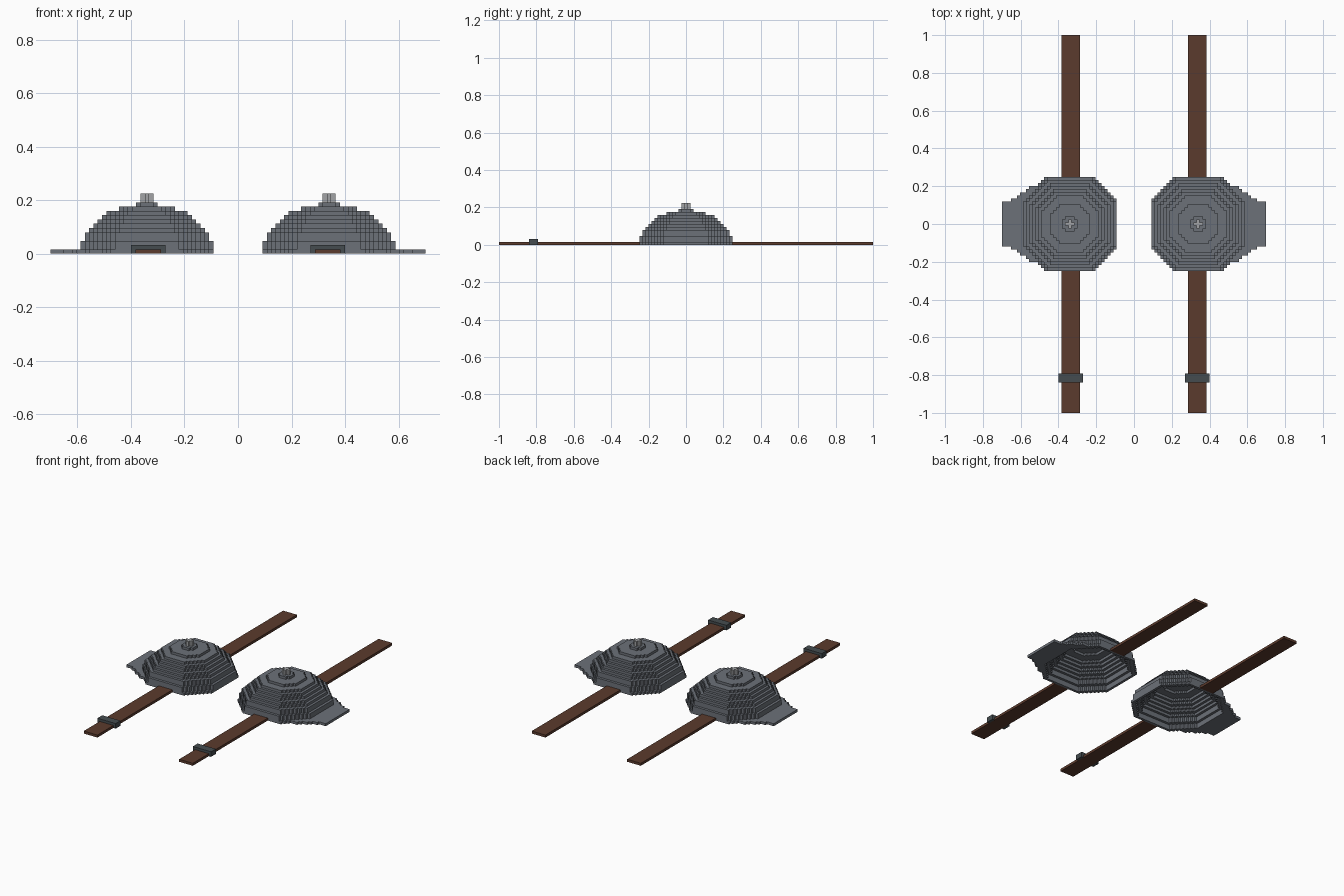
import bpy, bmesh, math
from mathutils import Vector

if "Cube" in bpy.data.objects:
    bpy.data.objects.remove(bpy.data.objects["Cube"])

V = 0.016                 # size of one block
CX = 0.34                 # dome centre
STRAP_X = 0.335           # strap centre


def material(name, rgb):
    m = bpy.data.materials.new(name)
    m.diffuse_color = (*rgb, 1)
    m.use_nodes = True
    m.node_tree.nodes["Principled BSDF"].inputs["Base Color"].default_value = m.diffuse_color
    return m


GREY = material("steel grey", (0.15, 0.165, 0.19))
LIGHT = material("pale grey", (0.36, 0.37, 0.38))
DARK = material("dark iron", (0.06, 0.073, 0.08))
BROWN = material("brown leather", (0.105, 0.043, 0.026))

# corner offsets of each block face
SIDES = {
    (1, 0, 0): [(1, -1, -1), (1, 1, -1), (1, 1, 1), (1, -1, 1)],
    (-1, 0, 0): [(-1, 1, -1), (-1, -1, -1), (-1, -1, 1), (-1, 1, 1)],
    (0, 1, 0): [(1, 1, -1), (-1, 1, -1), (-1, 1, 1), (1, 1, 1)],
    (0, -1, 0): [(-1, -1, -1), (1, -1, -1), (1, -1, 1), (-1, -1, 1)],
    (0, 0, 1): [(-1, -1, 1), (1, -1, 1), (1, 1, 1), (-1, 1, 1)],
    (0, 0, -1): [(-1, 1, -1), (1, 1, -1), (1, -1, -1), (-1, -1, -1)],
}


def finish(bm, name, mat):
    mesh = bpy.data.meshes.new(name)
    bm.to_mesh(mesh)
    bm.free()
    mesh.materials.append(mat)
    obj = bpy.data.objects.new(name, mesh)
    bpy.context.collection.objects.link(obj)
    # the twin on the other side
    mod = obj.modifiers.new("mirror", 'MIRROR')
    mod.use_axis = (True, False, False)
    mod.use_mirror_merge = False
    return obj


def blocks(name, cells, mat):
    """Outer skin of a set of block cells around the dome centre."""
    bm = bmesh.new()
    for c in cells:
        mid = Vector((c[0], c[1], c[2] + 0.5))
        for d, corners in SIDES.items():
            if (c[0] + d[0], c[1] + d[1], c[2] + d[2]) in cells:
                continue
            bm.faces.new([bm.verts.new((mid + Vector(k) * 0.5) * V + Vector((CX, 0, 0)))
                          for k in corners])
    bmesh.ops.remove_doubles(bm, verts=bm.verts, dist=1e-5)
    return finish(bm, name, mat)


def boxes(name, spans, mat):
    """Joined boxes, each given as x, y and z ranges."""
    bm = bmesh.new()
    for x0, x1, y0, y1, z0, z1 in spans:
        vs = bmesh.ops.create_cube(bm, size=1)["verts"]
        for v in vs:
            v.co = Vector((x0 + (v.co.x + 0.5) * (x1 - x0),
                           y0 + (v.co.y + 0.5) * (y1 - y0),
                           z0 + (v.co.z + 0.5) * (z1 - z0)))
    return finish(bm, name, mat)


def octagon(x, y, h):
    return max(abs(x), abs(y)) < h and abs(x) + abs(y) < h * 1.45


# hollow stepped dome: half width of each layer, thinned to a shell
half = [16, 15.5, 15.5, 14.5, 14.5, 13.5, 12.5, 11.5, 10.5, 9.5, 6.5, 2.5, 0]
R = range(-24, 25)
dome = {(x, y, z) for z in range(12) for x in R for y in R
        if octagon(x, y, half[z]) and not octagon(x, y, half[z + 1] - 1)}
blocks("dome", dome, GREY)

# flat brim flaring into the outer side of the dome
brim = set()
for x in range(8, 23):
    reach = min(8 + max(0, (19.5 - x) / 1.6), 13)
    for y in R:
        if abs(y) < reach and not octagon(x, y, half[0]):
            brim.add((x, y, 0))
blocks("brim", brim, GREY)

# small cross-shaped spike on top
spike = {(x, y, z) for z in (12, 13) for x in (-1, 0, 1) for y in (-1, 0, 1)
         if abs(x) + abs(y) < 2}
blocks("spike", spike, LIGHT)

# straps running forward and back from the dome rim
sx0, sx1 = STRAP_X - 3 * V, STRAP_X + 3 * V
rim = 15.5 * V
boxes("straps", [(sx0, sx1, -1, -rim, 0, V), (sx0, sx1, rim, 1, 0, V)], BROWN)

# buckle bridging the front strap
by0, by1 = -0.84, -0.792
boxes("buckle", [(sx0 - V, sx0, by0, by1, 0, V),
                 (sx1, sx1 + V, by0, by1, 0, V),
                 (sx0 - V, sx1 + V, by0, by1, V, 2 * V)], DARK)
